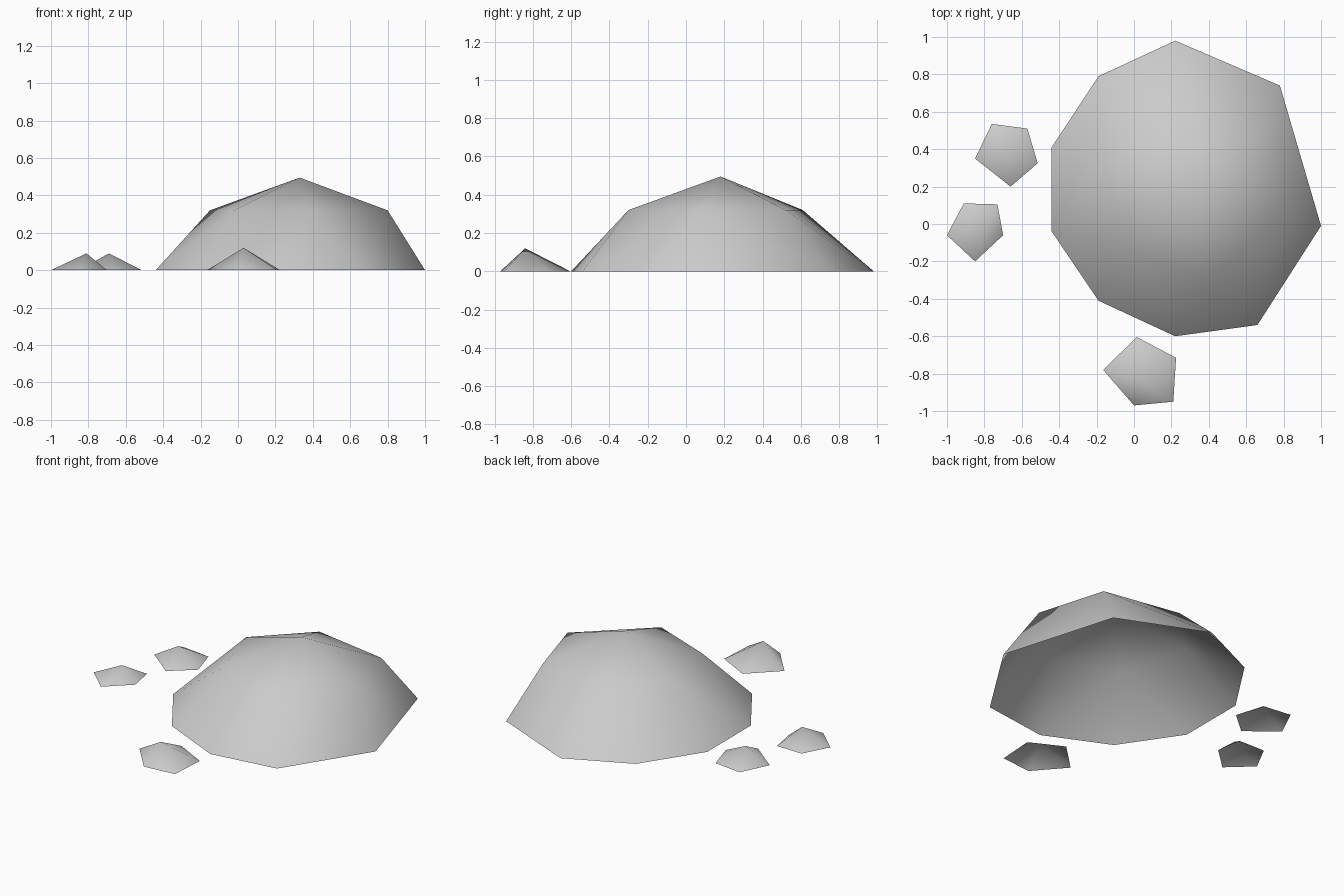
import bpy
import bmesh

cube = bpy.data.objects.get("Cube")
if cube:
    bpy.data.objects.remove(cube, do_unlink=True)

# One plain stone colour
stone = bpy.data.materials.new("stone_grey")
stone.use_nodes = True
grey = (0.6, 0.6, 0.6, 1.0)
stone.diffuse_color = grey
stone.node_tree.nodes["Principled BSDF"].inputs["Base Color"].default_value = grey


def make_rock(name, footprint, peak, shoulder=(), shoulder_height=0.0):
    """Smooth convex shell, open underneath: footprint, optional shoulder ring, peak."""
    bm = bmesh.new()
    points = [(x, y, 0.0) for x, y in footprint]
    points += [(x, y, shoulder_height) for x, y in shoulder]
    points.append(peak)
    for point in points:
        bm.verts.new(point)
    bmesh.ops.convex_hull(bm, input=bm.verts[:])
    underside = [f for f in bm.faces if all(v.co.z < 0.001 for v in f.verts)]
    bmesh.ops.delete(bm, geom=underside, context="FACES")
    bmesh.ops.recalc_face_normals(bm, faces=bm.faces[:])
    if sum(f.normal.z for f in bm.faces) < 0:
        bmesh.ops.reverse_faces(bm, faces=bm.faces[:])
    for face in bm.faces:
        face.smooth = True
    mesh = bpy.data.meshes.new(name)
    bm.to_mesh(mesh)
    bm.free()
    mesh.materials.append(stone)
    rock = bpy.data.objects.new(name, mesh)
    bpy.context.collection.objects.link(rock)
    return rock


# Large domed boulder
make_rock(
    "boulder",
    [(1.0, -0.01), (0.78, 0.74), (0.22, 0.98), (-0.19, 0.79), (-0.44, 0.41),
     (-0.44, -0.04), (-0.19, -0.41), (0.22, -0.6), (0.66, -0.54)],
    (0.33, 0.18, 0.495),
    [(0.8, 0.08), (0.67, 0.52), (0.16, 0.61), (-0.15, 0.3), (-0.02, -0.14), (0.39, -0.3)],
    0.32,
)

# Small five-sided stones around it
make_rock("front_stone",
          [(0.015, -0.605), (0.225, -0.715), (0.21, -0.95), (0.0, -0.97), (-0.165, -0.78)],
          (0.03, -0.84, 0.12))
make_rock("side_stone",
          [(-1.0, -0.06), (-0.91, 0.11), (-0.73, 0.105), (-0.7, -0.06), (-0.85, -0.2)],
          (-0.81, -0.04, 0.09))
make_rock("rear_stone",
          [(-0.76, 0.535), (-0.57, 0.51), (-0.515, 0.325), (-0.66, 0.2), (-0.85, 0.35)],
          (-0.69, 0.37, 0.09))
